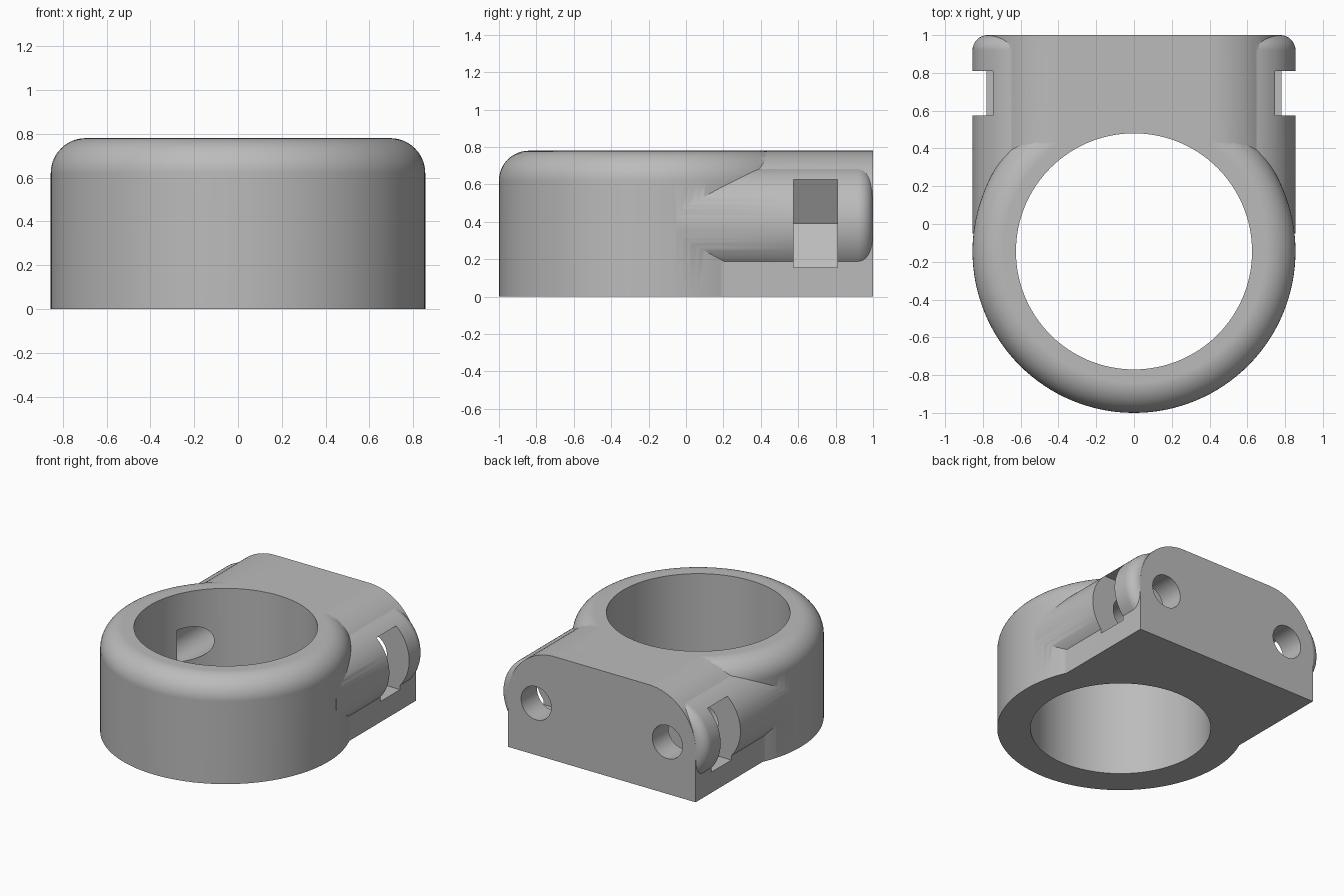
import bpy
import bmesh
import math
from mathutils import Matrix

if "Cube" in bpy.data.objects:
    bpy.data.objects.remove(bpy.data.objects["Cube"], do_unlink=True)

HEIGHT = 0.78
RING_Y, RING_R, BORE_R = -0.145, 0.855, 0.625
BOLT_X, BOLT_Z = 0.545, HEIGHT / 2

grey = bpy.data.materials.new("plain_grey")
grey.use_nodes = True
colour = (0.5, 0.5, 0.5, 1)
grey.diffuse_color = colour
grey.node_tree.nodes["Principled BSDF"].inputs["Base Color"].default_value = colour


def add_object(name, bm):
    bmesh.ops.recalc_face_normals(bm, faces=bm.faces)
    mesh = bpy.data.meshes.new(name)
    bm.to_mesh(mesh)
    bm.free()
    mesh.materials.append(grey)
    obj = bpy.data.objects.new(name, mesh)
    bpy.context.collection.objects.link(obj)
    return obj


def arc(cx, cz, r, start, end, steps):
    angles = [math.radians(start + (end - start) * i / steps) for i in range(steps + 1)]
    return [(cx + r * math.cos(a), cz + r * math.sin(a)) for a in angles]


def lathe(name, profile, matrix, sides=128):
    """Closed solid from (radius, height) points, spun about its own z axis."""
    bm = bmesh.new()
    rings = []
    for r, h in profile:
        turns = [2 * math.pi * i / sides for i in range(sides)]
        rings.append([bm.verts.new((r * math.cos(t), r * math.sin(t), h)) for t in turns])
    for low, high in zip(rings, rings[1:]):
        for i in range(sides):
            j = (i + 1) % sides
            bm.faces.new((low[i], low[j], high[j], high[i]))
    bm.faces.new(rings[0])
    bm.faces.new(rings[-1])
    bm.transform(matrix)
    return add_object(name, bm)


def prism(name, outline, y0, y1):
    """Extrude an (x, z) outline along y."""
    bm = bmesh.new()
    front = bm.faces.new([bm.verts.new((x, y0, z)) for x, z in outline])
    moved = bmesh.ops.extrude_face_region(bm, geom=[front])["geom"]
    verts = [v for v in moved if isinstance(v, bmesh.types.BMVert)]
    bmesh.ops.translate(bm, verts=verts, vec=(0, y1 - y0, 0))
    return add_object(name, bm)


def combine(target, tool, operation):
    mod = target.modifiers.new(tool.name, "BOOLEAN")
    mod.object, mod.operation, mod.solver = tool, operation, "EXACT"
    bpy.context.view_layer.objects.active = target
    bpy.ops.object.modifier_apply(modifier=mod.name)
    bpy.data.objects.remove(tool, do_unlink=True)


def along_y(x, y, z):
    return Matrix.Translation((x, y, z)) @ Matrix.Rotation(-math.pi / 2, 4, "X")


# Ring with a rounded top edge
fillet = 0.16
ring_profile = [(RING_R, 0)] + arc(RING_R - fillet, HEIGHT - fillet, fillet, 0, 90, 12)
ring_place = Matrix.Translation((0, RING_Y, 0))
clamp = lathe("clamp_ring", ring_profile, ring_place)

# Mounting block with large rounded shoulders
half, shoulder = 0.78, HEIGHT / 2
outline = [(-half, 0), (half, 0)]
outline += arc(half - shoulder, shoulder, shoulder, 0, 90, 24)
outline += arc(shoulder - half, shoulder, shoulder, 90, 180, 24)
combine(clamp, prism("block", outline, 0, 1), "UNION")

# Round bolt housings with softened back ends
lobe_r, soft = 0.31, 0.08
for side in (-1, 1):
    lobe_profile = [(lobe_r, 0)] + arc(lobe_r - soft, 1.05 - soft, soft, 0, 90, 8)
    lobe = lathe("bolt_housing", lobe_profile, along_y(side * BOLT_X, -0.05, BOLT_Z), 96)
    combine(clamp, lobe, "UNION")

# Central bore
bore = lathe("bore", [(BORE_R, -0.1), (BORE_R, 1)], ring_place)
combine(clamp, bore, "DIFFERENCE")

# Bolt holes and six-sided nut slots open to the sides
flat = 0.235
for side in (-1, 1):
    hole = lathe("bolt_hole", [(0.125, 0), (0.125, 1)], along_y(side * BOLT_X, 0.1, BOLT_Z), 48)
    combine(clamp, hole, "DIFFERENCE")
    corner = flat / math.cos(math.pi / 6)
    shape = [(1, -flat), (1, flat), (BOLT_X - corner / 2, flat),
             (BOLT_X - corner, 0), (BOLT_X - corner / 2, -flat)]
    slot = prism("nut_slot", [(side * x, BOLT_Z + z) for x, z in shape], 0.575, 0.81)
    combine(clamp, slot, "DIFFERENCE")

# Smooth curved faces, crisp edges
bpy.ops.object.select_all(action="DESELECT")
clamp.select_set(True)
bpy.context.view_layer.objects.active = clamp
bpy.ops.object.shade_smooth_by_angle(angle=math.radians(30))
weighted = clamp.modifiers.new("weighted_normals", "WEIGHTED_NORMAL")
weighted.keep_sharp = True
